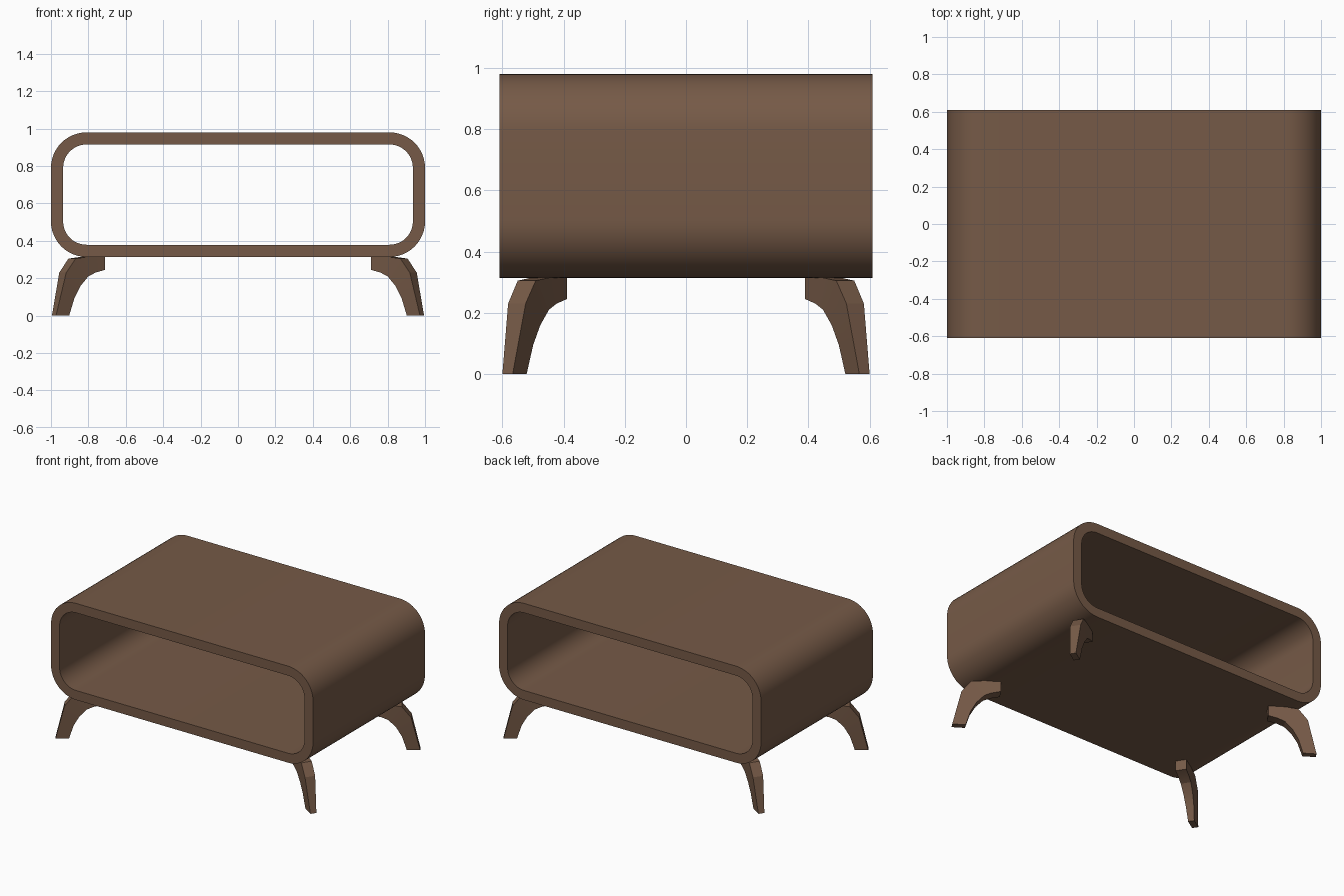
import bpy, bmesh, math

if "Cube" in bpy.data.objects:
    bpy.data.objects.remove(bpy.data.objects["Cube"])

wood = bpy.data.materials.new("walnut brown")
wood.diffuse_color = (0.18, 0.102, 0.063, 1)
wood.use_nodes = True
wood.node_tree.nodes["Principled BSDF"].inputs["Base Color"].default_value = wood.diffuse_color


def make_object(name, verts, faces, angle):
    bm = bmesh.new()
    vs = [bm.verts.new(v) for v in verts]
    for f in faces:
        bm.faces.new([vs[i] for i in f])
    bmesh.ops.recalc_face_normals(bm, faces=bm.faces)
    mesh = bpy.data.meshes.new(name)
    bm.to_mesh(mesh)
    bm.free()
    mesh.materials.append(wood)
    ob = bpy.data.objects.new(name, mesh)
    bpy.context.collection.objects.link(ob)
    bpy.ops.object.select_all(action='DESELECT')
    ob.select_set(True)
    bpy.context.view_layer.objects.active = ob
    bpy.ops.object.shade_smooth_by_angle(angle=math.radians(angle))
    return ob


def rounded_rect(hx, hz, cz, r, seg=12):
    pts = []
    for k, (sx, sz) in enumerate([(1, 1), (-1, 1), (-1, -1), (1, -1)]):
        for i in range(seg + 1):
            a = math.pi / 2 * (k + i / seg)
            pts.append((sx * (hx - r) + r * math.cos(a),
                        cz + sz * (hz - r) + r * math.sin(a)))
    return pts


# Open rounded shell: outer and inner loops at front and back
HALF_Y = 0.61
outer = rounded_rect(1.0, 0.333, 0.647, 0.19)
inner = rounded_rect(0.935, 0.268, 0.647, 0.125)
n = len(outer)
loops = [(outer, -HALF_Y), (outer, HALF_Y), (inner, HALF_Y), (inner, -HALF_Y)]
verts = [(x, y, z) for pts, y in loops for x, z in pts]
faces = []
for k in range(4):
    a, b = k * n, (k + 1) % 4 * n
    for i in range(n):
        j = (i + 1) % n
        faces.append((a + i, a + j, b + j, b + i))
make_object("rounded_shell", verts, faces, 30)

# Legs: tapered bent bracket, (distance inward, height) along both edges
leg_out = [(0, 0), (.028, .115), (.056, .23), (.115, .305), (.2, .315), (.303, .315)]
leg_in = [(.084, 0), (.114, .095), (.151, .16), (.198, .21), (.242, .23), (.303, .245)]
ANG = math.radians(33)
CA, SA = math.cos(ANG), math.sin(ANG)


def leg(name, sx, sy):
    verts = []
    for po, pi in zip(leg_out, leg_in):
        for (s, z), side in ((po, -1), (po, 1), (pi, 1), (pi, -1)):
            h = side * (0.04 + 0.03 * min(z / 0.245, 1)) / 2
            x = 0.984 - s * CA + h * SA
            y = 0.583 - s * SA - h * CA
            verts.append((sx * x, sy * y, z))
    m = len(leg_out)
    faces = [(0, 1, 2, 3), tuple(4 * (m - 1) + k for k in range(4))]
    for i in range(m - 1):
        for k in range(4):
            l = (k + 1) % 4
            faces.append((4 * i + k, 4 * i + l, 4 * i + 4 + l, 4 * i + 4 + k))
    make_object(name, verts, faces, 22)


for sy, fb in ((-1, "front"), (1, "back")):
    for sx, lr in ((-1, "left"), (1, "right")):
        leg(f"{fb}_{lr}_leg", sx, sy)
